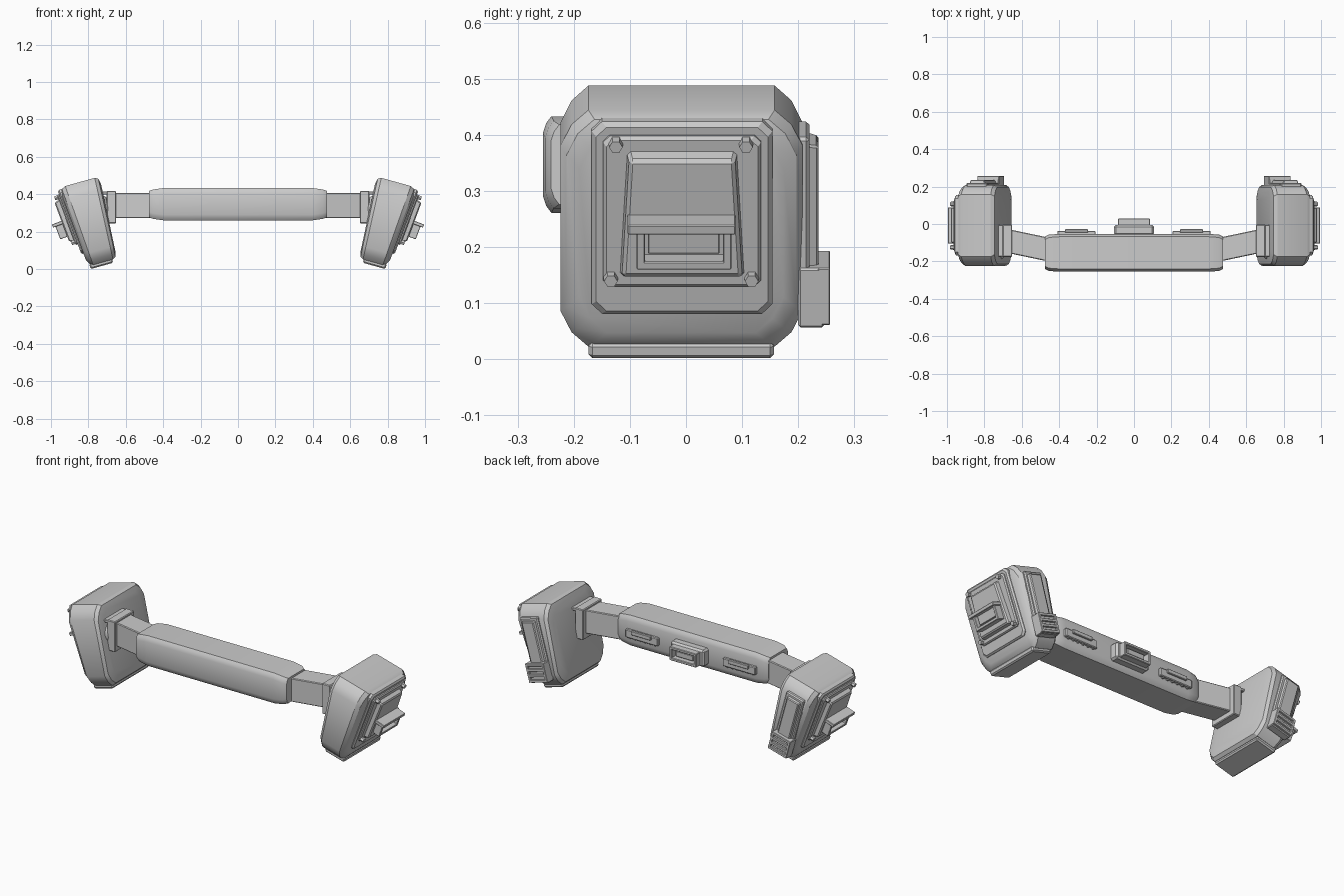
import bpy, bmesh, math
from mathutils import Matrix, Vector

cube = bpy.data.objects.get("Cube")
if cube:
    bpy.data.objects.remove(cube, do_unlink=True)

grey = bpy.data.materials.new("light_grey")
grey.use_nodes = True
grey.diffuse_color = (0.6, 0.6, 0.6, 1)
grey.node_tree.nodes["Principled BSDF"].inputs["Base Color"].default_value = (0.6, 0.6, 0.6, 1)


def finish(name, bm, mat=None, mirror=True, angle=28):
    """Turn a bmesh into a shaded object, mirrored to the other side if wanted."""
    if mat:
        bm.transform(mat)
    bmesh.ops.recalc_face_normals(bm, faces=bm.faces)
    mesh = bpy.data.meshes.new(name)
    bm.to_mesh(mesh)
    bm.free()
    mesh.materials.append(grey)
    ob = bpy.data.objects.new(name, mesh)
    bpy.context.collection.objects.link(ob)
    bpy.ops.object.select_all(action='DESELECT')
    bpy.context.view_layer.objects.active = ob
    ob.select_set(True)
    bpy.ops.object.shade_smooth_by_angle(angle=math.radians(angle))
    if mirror:
        mod = ob.modifiers.new("mirror", 'MIRROR')
        mod.use_mirror_merge = False
    return ob


def box(name, lo, hi, mat=None, bevel=0.004, mirror=True, shape=None):
    """Bevelled box between two corners; shape can move its corners first."""
    lo, hi = Vector(lo), Vector(hi)
    bm = bmesh.new()
    bmesh.ops.create_cube(bm, size=1)
    for v in bm.verts:
        unit = v.co + Vector((0.5, 0.5, 0.5))
        v.co = Vector([lo[i] + unit[i] * (hi[i] - lo[i]) for i in range(3)])
        if shape:
            shape(v.co, unit)
    if bevel:
        bmesh.ops.bevel(bm, geom=bm.edges[:], offset=bevel, segments=1, affect='EDGES')
    return finish(name, bm, mat, mirror)


def loft(name, rings, mat=None, mirror=True):
    """Skin a row of equal rings and cap both ends."""
    bm = bmesh.new()
    rows = [[bm.verts.new(p) for p in ring] for ring in rings]
    n = len(rows[0])
    for a, b in zip(rows, rows[1:]):
        for i in range(n):
            bm.faces.new((a[i], a[(i + 1) % n], b[(i + 1) % n], b[i]))
    bm.faces.new(rows[0])
    bm.faces.new(rows[-1])
    return finish(name, bm, mat, mirror)


def cut_corner_outline(ha, hb, ca, cb, bulge):
    """Rectangle outline with softly cut corners."""
    pts = []
    for sa, sb in ((1, 1), (-1, 1), (-1, -1), (1, -1)):
        corner = [(ha, hb - cb), (ha - ca * bulge, hb - cb * bulge), (ha - ca, hb)]
        if sa * sb < 0:
            corner.reverse()
        pts += [(sa * a, sb * b) for a, b in corner]
    return pts


# Centre bar, with narrowed ends
bar_rings = []
for x, hy, hz in ((-0.475, 0.087, 0.071), (-0.455, 0.097, 0.078), (-0.4, 0.101, 0.086),
                  (0.4, 0.101, 0.086), (0.455, 0.097, 0.078), (0.475, 0.087, 0.071)):
    bar_rings.append([(x, a - 0.154, b + 0.347)
                      for a, b in cut_corner_outline(hy, hz, 0.015, 0.03, 0.4)])
loft("centre_bar", bar_rings, mirror=False)


# Angled arms and the blocks at their ends
def sweep_back(co, unit):
    co.y += 0.043 * unit.x


box("arm", (0.46, -0.2, 0.273), (0.665, -0.072, 0.407), shape=sweep_back)
box("arm_block", (0.652, -0.176, 0.245), (0.703, -0.003, 0.418))
box("arm_block_flange", (0.655, -0.174, 0.398), (0.742, -0.005, 0.414), bevel=0.003)

# Pods: tilted outwards at the top, thinner at the bottom
pod = Matrix.Translation((0.8, 0, 0.25)) @ Matrix.Rotation(math.radians(15.5), 4, 'Y')
pod_rings = []
for w, slope, inset in ((-0.109, -0.06, 0.04), (-0.102, -0.055, 0.01), (-0.085, -0.05, 0),
                        (0.052, 0.07, 0), (0.071, 0.085, 0.011), (0.083, 0.0875, 0.034)):
    outline = cut_corner_outline(0.216 - inset, 0.223 - inset, 0.05, 0.068, 0.4)
    pod_rings.append([(w + slope * u, y - 0.008, u - 0.003) for y, u in outline])
loft("pod_body", pod_rings, pod)

# Round joint between block and pod
bm = bmesh.new()
bmesh.ops.create_uvsphere(bm, u_segments=24, v_segments=12, radius=1)
joint = Matrix.Translation((0.712, -0.105, 0.33)) @ Matrix.Rotation(math.radians(12), 4, 'Y')
finish("pod_joint", bm, joint @ Matrix.Diagonal((0.03, 0.085, 0.063, 1)))

# Foot plate under each pod
box("foot_plate", (-0.07, -0.174, -0.244), (0.055, 0.157, -0.215), pod, bevel=0.007)


# Back panel with its slotted clip
def back_taper(co, unit):
    if unit.y > 0.5:
        co.x *= 0.75
        co.z += 0.015 * (0.5 - unit.z)


box("back_panel_base", (-0.06, 0.195, -0.11), (0.055, 0.22, 0.165), pod, bevel=0.006)
box("back_panel", (-0.05, 0.2, -0.1), (0.048, 0.236, 0.152), pod, shape=back_taper)
box("clip_block", (-0.06, 0.2, -0.185), (0.06, 0.246, -0.075), pod)
for w in (-0.06, 0.046):
    box("clip_side", (w, 0.235, -0.18), (w + 0.014, 0.257, -0.075), pod, bevel=0.002)
for i in range(4):
    u = -0.18 + i * 0.03
    box("clip_rib", (-0.05, 0.235, u), (0.05, 0.257, u + 0.015), pod, bevel=0.002)

# Stacked plates on the outer face of each pod
face = Matrix.Translation((0.88, 0, 0.228)) @ Matrix.Rotation(math.radians(20.5), 4, 'Y')


def plate(name, w0, w1, hy, v0, v1, cut, inset):
    rings = []
    for w, d in ((w0, 0), (w1 - inset, 0), (w1, inset)):
        outline = cut_corner_outline(hy - d, (v1 - v0) / 2 - d, cut, cut, 0.5)
        rings.append([(w, y - 0.007, v + (v0 + v1) / 2) for y, v in outline])
    loft(name, rings, face)


plate("outer_plate", -0.02, 0.012, 0.161, -0.155, 0.21, 0.018, 0.008)
plate("bolted_plate", 0, 0.024, 0.141, -0.098, 0.188, 0.012, 0.006)


def panel_taper(co, unit):
    co.y = -0.007 + (co.y + 0.007) * (1 - 0.12 * unit.z) * (1 - 0.06 * unit.x)
    if unit.x > 0.5:
        co.z += 0.024 * (0.5 - unit.z)


box("raised_panel", (0.01, -0.12, -0.08), (0.05, 0.106, 0.165), face,
    bevel=0.006, shape=panel_taper)

# Hex bolts at the plate corners
for y, v in ((-0.125, 0.175), (0.107, 0.175), (-0.134, -0.08), (0.117, -0.08)):
    bm = bmesh.new()
    bmesh.ops.create_cone(bm, cap_ends=True, segments=6, radius1=0.014, radius2=0.012, depth=0.034)
    finish("hex_bolt", bm, face @ Matrix.Translation((0.024, y, v)) @ Matrix.Rotation(math.pi / 2, 4, 'Y'))

# Hooded grip on the raised panel
box("grip_hood", (0.04, -0.104, 0.032), (0.104, 0.088, 0.05), face, bevel=0.002)
for y in (-0.088, 0.066):
    box("grip_side", (0.04, y, -0.04), (0.09, y + 0.015, 0.036), face, bevel=0.002)
box("grip_lower_bar", (0.04, -0.088, -0.04), (0.09, 0.081, -0.025), face, bevel=0.002)
box("grip_core", (0.04, -0.068, -0.015), (0.075, 0.06, 0.034), face, bevel=0.002)

# Small connectors on the back of the bar
box("side_socket_plate", (0.205, -0.06, 0.316), (0.41, -0.037, 0.362))
box("side_socket_tab", (0.245, -0.045, 0.342), (0.37, -0.028, 0.366), bevel=0.003)
for i in range(6):
    x = 0.222 + i * 0.032
    box("side_socket_pin", (x, -0.055, 0.31), (x + 0.01, -0.044, 0.32), bevel=0)

# Framed socket in the middle of the bar's back
box("centre_socket_base", (-0.107, -0.06, 0.29), (0.107, -0.006, 0.386), bevel=0.01, mirror=False)
for z in (0.298, 0.36):
    box("centre_socket_rail", (-0.085, -0.015, z), (0.085, 0.03, z + 0.016), bevel=0.003, mirror=False)
box("centre_socket_end", (0.07, -0.015, 0.303), (0.085, 0.03, 0.371), bevel=0.003)
box("centre_socket_core", (-0.055, -0.015, 0.321), (0.055, 0.015, 0.353), bevel=0.003, mirror=False)
